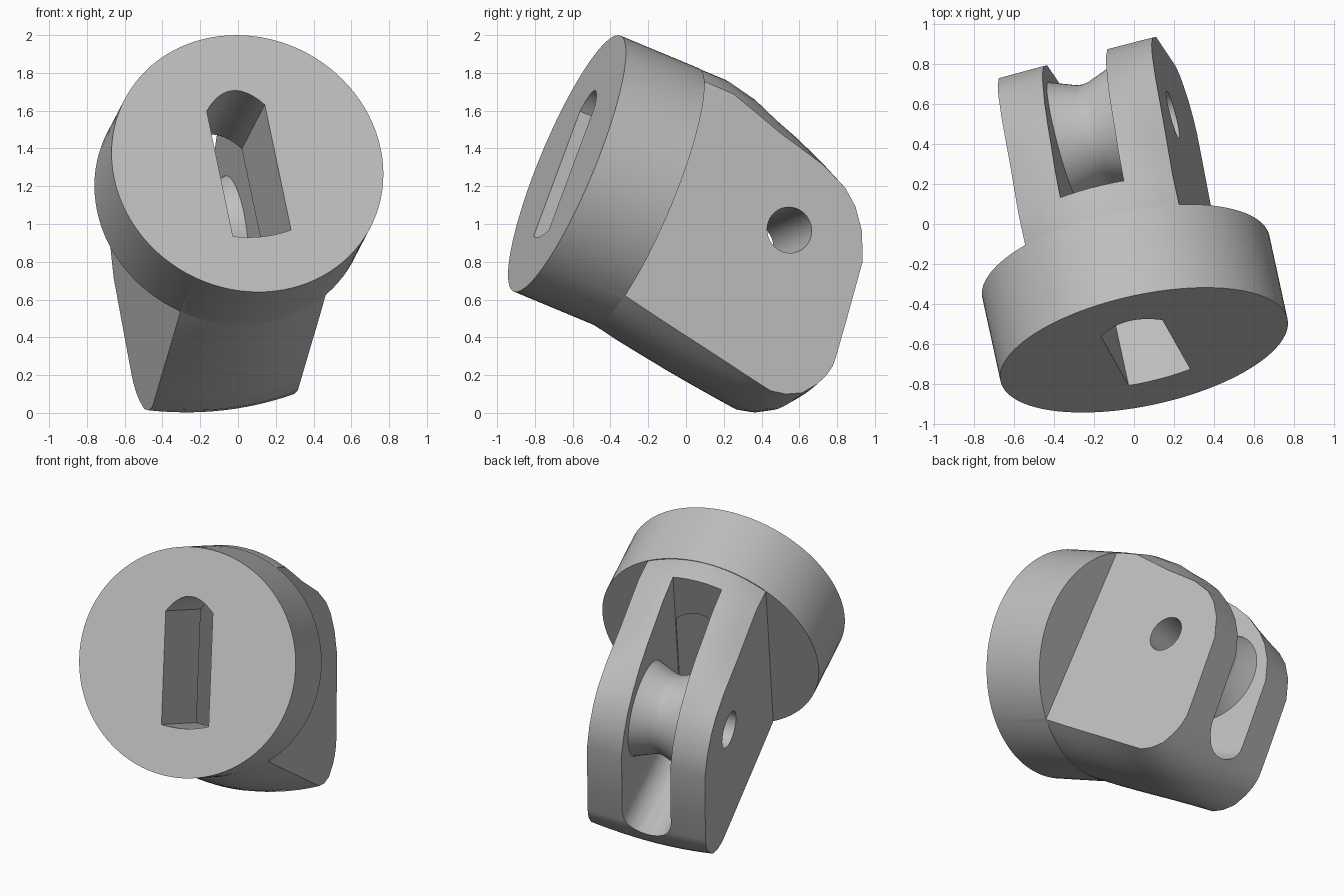
import bpy, bmesh, math
from mathutils import Matrix, Vector

cube = bpy.data.objects.get("Cube")
if cube:
    bpy.data.objects.remove(cube, do_unlink=True)

RADIUS, HALF = 0.734, 0.4          # round base radius, half width across the cheeks
PIN = (1.17, 0.05)                 # pin centre: distance along the axis, height


def solid(name, rings):
    """Closed solid through a row of matching rings."""
    bm = bmesh.new()
    rows = [[bm.verts.new(p) for p in ring] for ring in rings]
    n = len(rows[0])
    for r0, r1 in zip(rows, rows[1:]):
        for i in range(n):
            j = (i + 1) % n
            bm.faces.new((r0[i], r0[j], r1[j], r1[i]))
    bm.faces.new(rows[0])
    bm.faces.new(rows[-1])
    bmesh.ops.recalc_face_normals(bm, faces=bm.faces[:])
    mesh = bpy.data.meshes.new(name)
    bm.to_mesh(mesh)
    bm.free()
    obj = bpy.data.objects.new(name, mesh)
    bpy.context.collection.objects.link(obj)
    return obj


def prism(name, outline, start, end):
    """Outline of (across, height) points, pushed along the axis."""
    return solid(name, [[(u, a, w) for u, w in outline] for a in (start, end)])


def turned(name, profile, sides):
    """Profile of (across, radius) points turned about the pin."""
    ring = [2 * math.pi * i / sides for i in range(sides)]
    return solid(name, [[(u, PIN[0] + r * math.cos(t), PIN[1] + r * math.sin(t))
                         for t in ring] for u, r in profile])


def combine(target, tool, operation):
    tool.hide_render = True
    mod = target.modifiers.new(operation.lower(), 'BOOLEAN')
    mod.operation, mod.solver, mod.object = operation, 'EXACT', tool
    bpy.context.view_layer.objects.active = target
    bpy.ops.object.modifier_apply(modifier=mod.name)
    bpy.data.objects.remove(tool, do_unlink=True)


def bow(half, edge, rise, steps=12):
    """Shallow arch from -half to half."""
    return [(half * t, edge + rise * (1 - t * t))
            for t in (-1 + 2 * i / steps for i in range(steps + 1))]


# Round base
circle = [(RADIUS * math.cos(2 * math.pi * i / 96), RADIUS * math.sin(2 * math.pi * i / 96))
          for i in range(96)]
part = prism("fork_mount", circle, 0, 0.46)

# Fork body: distance, top middle, top edge, bottom middle, bottom edge
stations = [
    (0.30, 0.70, 0.56, 0.70, 0.56),
    (0.47, 0.733, 0.614, 0.735, 0.62),
    (0.63, 0.733, 0.612, 0.765, 0.652),
    (0.80, 0.70, 0.56, 0.79, 0.684),
    (0.945, 0.64, 0.514, 0.81, 0.71),
    (1.08, 0.59, 0.48, 0.825, 0.735),
    (1.22, 0.52, 0.445, 0.838, 0.762),
    (1.376, 0.40, 0.375, 0.845, 0.79),
    (1.46, 0.315, 0.305, 0.822, 0.775),
    (1.54, 0.20, 0.195, 0.775, 0.735),
    (1.60, 0.05, 0.045, 0.70, 0.66),
    (1.63, -0.30, -0.30, 0.62, 0.60),
    (1.645, -0.50, -0.50, 0.54, 0.54),
]
rings = []
for a, top_mid, top_edge, low_mid, low_edge in stations:
    top = bow(HALF, top_edge, top_mid - top_edge)
    low = bow(HALF, -low_edge, low_edge - low_mid)[::-1]
    rings.append([(u, a, w) for u, w in top + low])
combine(part, solid("fork_body", rings), 'UNION')

# Window through the base
window = bow(0.16, 0.32, 0.10) + bow(0.16, -0.40, -0.02)[::-1]
combine(part, prism("window_cutter", window, -0.1, 0.75), 'DIFFERENCE')

# Gap between the prongs, with a round floor
gap = [(0.165 * math.cos(math.pi + math.pi * i / 16),
        -0.435 + 0.165 * math.sin(math.pi + math.pi * i / 16)) for i in range(17)]
gap += [(0.165, 1), (-0.165, 1)]
combine(part, prism("gap_cutter", gap, 0.62, 2), 'DIFFERENCE')

# Waisted roller between the prongs, then the pin hole through everything
waist = [(-0.20, 0.32), (-0.165, 0.315), (-0.03, 0.264), (0, 0.26),
         (0.03, 0.264), (0.165, 0.315), (0.20, 0.32)]
combine(part, turned("roller", waist, 64), 'UNION')
combine(part, turned("pin_cutter", [(-0.6, 0.122), (0.6, 0.122)], 48), 'DIFFERENCE')

# Tilt into place
axis = Vector((-0.197, 0.905, -0.377)).normalized()
side = axis.cross(Vector((-0.192, 0.337, 0.921))).normalized()
up = side.cross(axis)
turn = Matrix((side, axis, up)).transposed().to_4x4()
part.data.transform(Matrix.Translation((0.05, -0.63, 1.32)) @ turn)

# Plain grey finish
grey = bpy.data.materials.new("plain_grey")
grey.use_nodes = True
colour = (0.52, 0.52, 0.52, 1)
grey.diffuse_color = colour
grey.node_tree.nodes["Principled BSDF"].inputs["Base Color"].default_value = colour
part.data.materials.clear()
part.data.materials.append(grey)

bpy.ops.object.select_all(action='DESELECT')
part.select_set(True)
bpy.context.view_layer.objects.active = part
bpy.ops.object.shade_smooth_by_angle(angle=math.radians(28))
